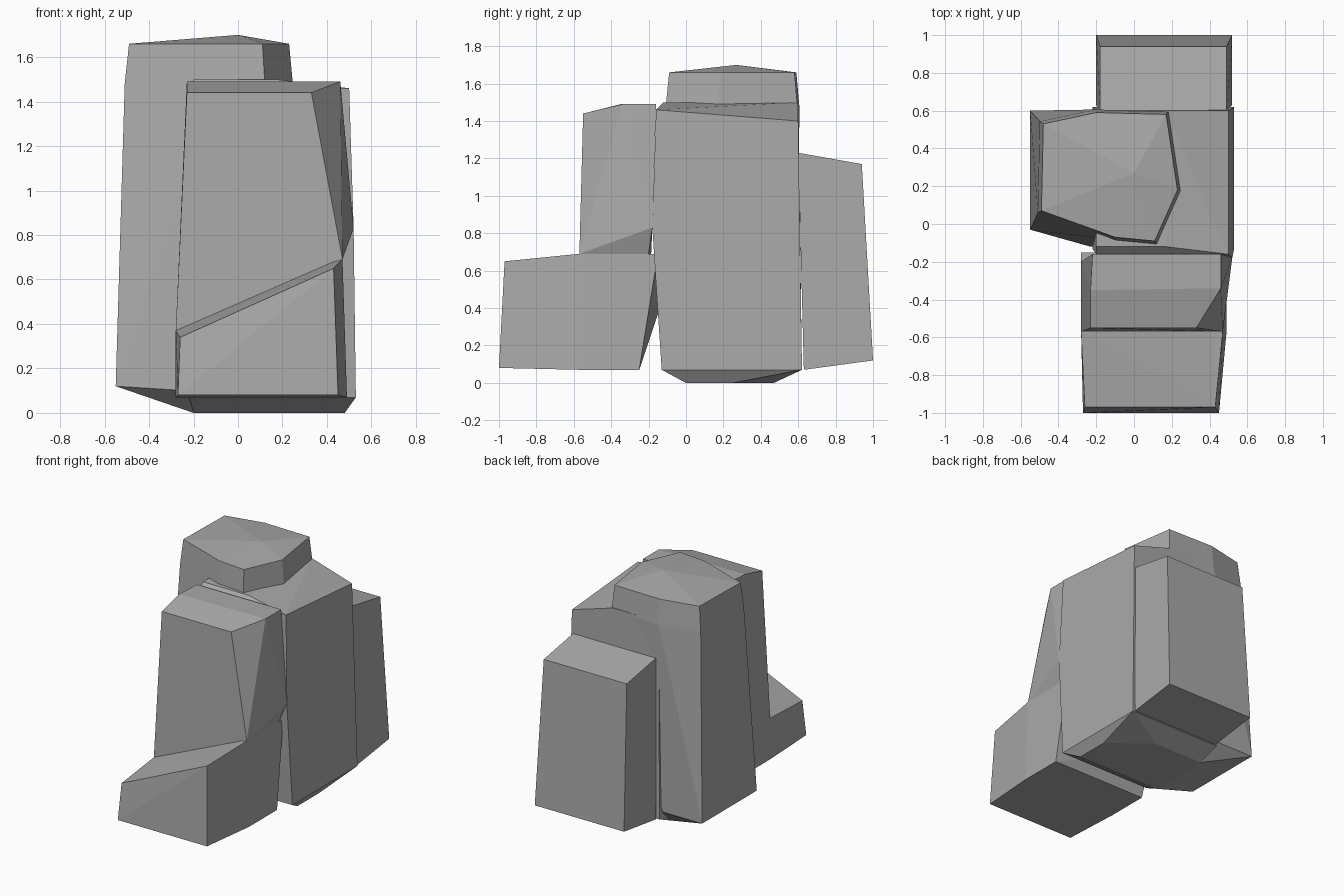
import bpy
import bmesh

cube = bpy.data.objects.get("Cube")
if cube:
    bpy.data.objects.remove(cube, do_unlink=True)

# Single stone colour
stone = bpy.data.materials.new("grey_stone")
stone.use_nodes = True
colour = (0.4, 0.4, 0.4, 1)
stone.diffuse_color = colour
shader = next(node for node in stone.node_tree.nodes if node.type == "BSDF_PRINCIPLED")
shader.inputs["Base Color"].default_value = colour
shader.inputs["Roughness"].default_value = 0.9


def level(z, left, right, front, back, rise=0, tilt=0):
    """Four corners of a level; rise lifts its back edge, tilt its right edge."""
    return [(x, y, z + (rise if y == back else 0) + (tilt if x == right else 0))
            for x in (left, right) for y in (front, back)]


def outline_at(outline, z, spread, centre_x, centre_y):
    """Place a flat outline at a height, spread outwards from its centre."""
    return [(centre_x + (x - centre_x) * spread, centre_y + (y - centre_y) * spread, z)
            for x, y in outline]


def chiselled_rock(name, *corner_groups):
    """Wrap a faceted, flat-shaded boulder tightly around its corners."""
    bm = bmesh.new()
    for group in corner_groups:
        for corner in group:
            bm.verts.new(corner)
    bmesh.ops.convex_hull(bm, input=bm.verts[:])
    unused = [vert for vert in bm.verts if not vert.link_faces]
    bmesh.ops.delete(bm, geom=unused, context="VERTS")
    # Merge nearly flat neighbouring facets
    bmesh.ops.dissolve_limit(bm, angle_limit=0.02, verts=bm.verts[:], edges=bm.edges[:])
    bmesh.ops.recalc_face_normals(bm, faces=bm.faces[:])
    mesh = bpy.data.meshes.new(name)
    bm.to_mesh(mesh)
    bm.free()
    mesh.materials.append(stone)
    rock = bpy.data.objects.new(name, mesh)
    bpy.context.collection.objects.link(rock)


# Corner on the right side where the front slab meets the main body
side_notch = (.52, -.18, .83)

# Low ledge at the front with a slanted top
chiselled_rock(
    "front_ledge",
    level(z=.08, left=-.27, right=.45, front=-1, back=-.57),
    level(z=.07, left=-.28, right=.49, front=-.57, back=-.25),
    level(z=.34, left=-.26, right=.43, front=-.97, back=-.57, rise=.03, tilt=.31),
    level(z=.37, left=-.28, right=.47, front=-.57, back=-.15, tilt=.32))

# Tall front slab with a clipped upper corner
chiselled_rock(
    "front_slab",
    level(z=.37, left=-.28, right=.47, front=-.57, back=-.2, tilt=.32),
    level(z=1.44, left=-.23, right=.33, front=-.55, back=-.35, rise=.05),
    level(z=1.49, left=-.22, right=.46, front=-.34, back=-.16),
    [(.41, -.55, 1.05), side_notch])

# Main body with a sloping shoulder and a tapered foot
chiselled_rock(
    "main_body",
    level(z=1.5, left=-.2, right=.17, front=-.12, back=.6),
    level(z=1.46, left=-.2, right=.5, front=-.16, back=.6, rise=-.06),
    level(z=.07, left=-.22, right=.53, front=-.13, back=.62),
    level(z=0, left=-.2, right=.48, front=0, back=.25),
    level(z=0, left=-.2, right=.2, front=0, back=.47),
    [side_notch])

# Highest column with a shallow peaked cap
cap = [(-.49, .07), (-.48, .53), (-.2, .59), (.17, .58),
       (.23, .18), (.11, -.09), (-.1, -.07)]
chiselled_rock(
    "tall_column",
    [(0, .27, 1.7)],
    outline_at(cap, z=1.66, spread=1, centre_x=-.1, centre_y=.27),
    outline_at(cap, z=1.48, spread=1.05, centre_x=-.1, centre_y=.27),
    level(z=.12, left=-.55, right=-.23, front=-.03, back=.6),
    [(-.23, -.12, .1), (-.2, 0, 0), (-.2, .47, 0)])

# Lower slab at the back
chiselled_rock(
    "back_slab",
    level(z=1.23, left=-.18, right=.49, front=.6, back=.94, rise=-.06),
    level(z=.07, left=-.2, right=.52, front=.63, back=1, rise=.05))
